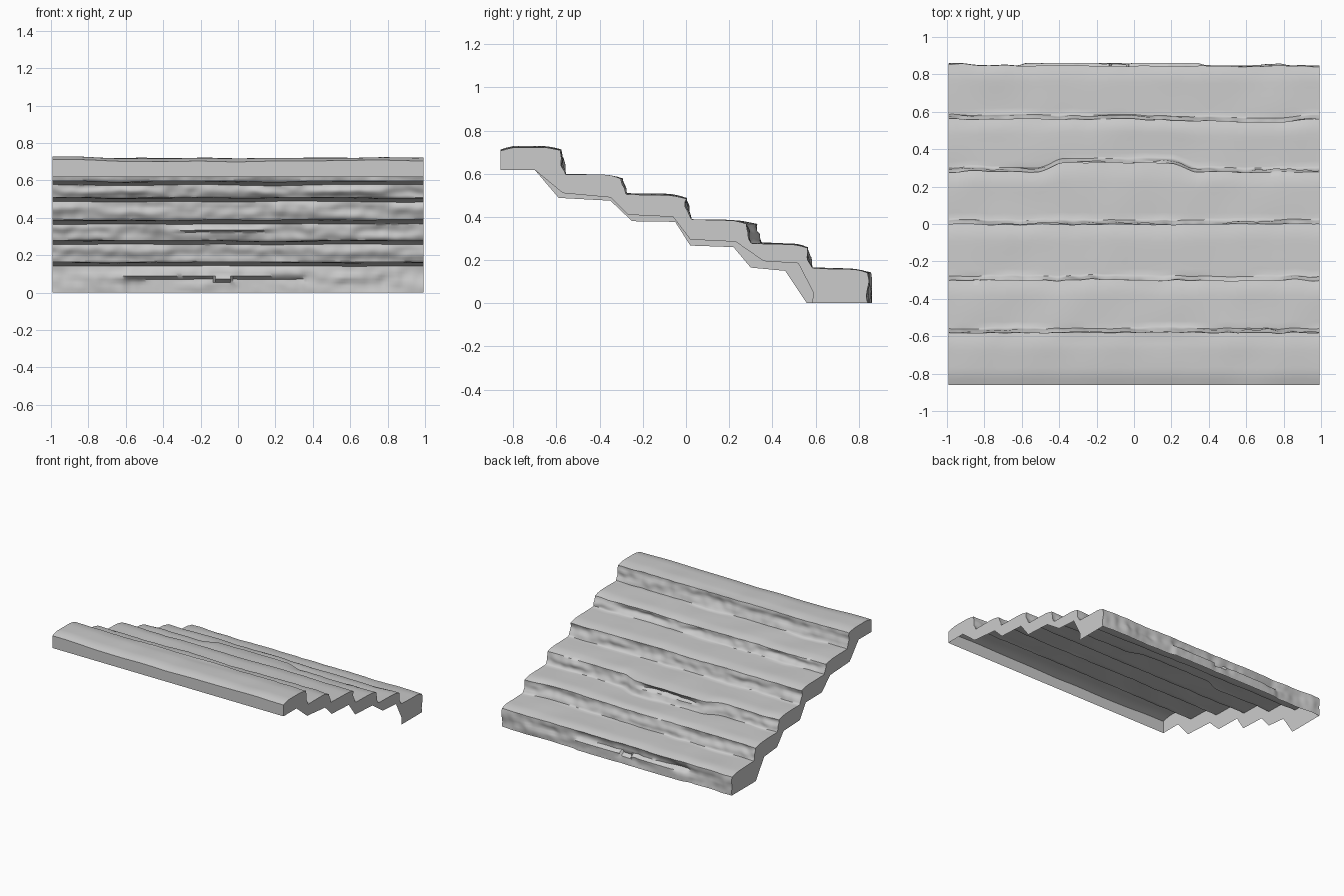
import bpy, bmesh, math
from mathutils import Vector, noise

if "Cube" in bpy.data.objects:
    bpy.data.objects.remove(bpy.data.objects["Cube"])

stone = bpy.data.materials.new("grey stone")
stone.use_nodes = True
stone.diffuse_color = (0.6, 0.6, 0.6, 1)
stone.node_tree.nodes["Principled BSDF"].inputs["Base Color"].default_value = (0.6, 0.6, 0.6, 1)

# Each step: y of its nosing, height of its tread
STEPS = [(-0.58, 0.725), (-0.30, 0.59), (0.0, 0.5), (0.28, 0.382), (0.56, 0.272), (0.845, 0.157)]
BACK, HALF, COLUMNS, TREAD, RISER = -0.86, 0.993, 150, 9, 9


def rough(x, y, z, scale):
    return noise.noise(Vector((x * scale, y * scale, z * scale)))


def plateau(x, a, b, soft=0.06):
    """1 between a and b, fading to 0 outside."""
    t = min((x - a) / soft, (b - x) / soft)
    t = max(0, min(1, t + 0.5))
    return t * t * (3 - 2 * t)


def nosing(i, x):
    """Wavering worn edge of a step."""
    y = STEPS[i][0] + 0.010 * rough(x, i * 7.3, 1, 3) + 0.007 * rough(x, i * 3.1, 5, 11)
    if i == 3:
        y += 0.05 * plateau(x, -0.45, 0.27, 0.14)
    if i == 4:
        y -= 0.012 * plateau(x, 0.2, 0.85, 0.2)
    if i == 5:
        y -= 0.008 * x
    return y


def column(x):
    """Walked surface from the high end down to the ground."""
    pts, start = [], BACK
    for i, (_, top) in enumerate(STEPS):
        low = STEPS[i + 1][1] + 0.008 if i < 5 else 0.0
        edge = nosing(i, x)
        top += 0.006 * rough(x, i * 5.7, 2, 2.5)
        # Tread, worn down at the nosing
        for k in range(TREAD):
            t = k / TREAD
            y = start + (edge - start) * t
            z = top + 0.006 * rough(x, y, i, 4) + (0.006 * (1 - t) if i else 0)
            if i == 0:
                z -= 0.02 * (1 - plateau(y, -0.84, -0.5, 0.1)) + 0.008 * (1 - abs(x))
            z -= 0.012 * max(0, t - 0.75) / 0.25
            pts.append(Vector((x, y, z)))
        # Broken riser, with chips and ledges
        for k in range(RISER):
            t = k / (RISER - 1)
            z = top - 0.014 + (low - top + 0.014) * t
            y = edge + 0.022 * t ** 2
            mid = math.sin(math.pi * t)
            y += mid * (0.020 * rough(x * 0.5, i * 4.4, z * 2.5, 7) + 0.010 * rough(x, i, z, 16))
            if i == 3:
                y -= 0.03 * mid * plateau(x, -0.3, 0.15, 0.15) * (t < 0.5)
            if i == 5:
                ledge = 0.075 + 0.012 * rough(x, 3, 3, 6)
                inside = plateau(x, -0.6, 0.35)
                y -= 0.02 * t ** 2
                y += 0.015 * inside if z < ledge else -0.022 * inside * mid
                y = min(y, 0.862)
            pts.append(Vector((x, y, z)))
        start = edge + 0.03
    return pts


# Underside outline of each end wall, from the ground up to the high end
UNDER_LEFT = [(0.585, 0), (0.59, 0.05), (0.52, 0.185), (0.36, 0.195), (0.23, 0.285), (0.02, 0.295),
              (-0.06, 0.4), (-0.27, 0.41), (-0.35, 0.49), (-0.57, 0.51), (-0.7, 0.617)]
UNDER_RIGHT = [(0.56, 0), (0.46, 0.15), (0.3, 0.165), (0.22, 0.26), (0.02, 0.267), (-0.05, 0.377),
               (-0.25, 0.38), (-0.35, 0.475), (-0.59, 0.488), (-0.7, 0.617)]


def mesh_object(name, bm):
    mesh = bpy.data.meshes.new(name)
    bm.to_mesh(mesh)
    bm.free()
    mesh.materials.append(stone)
    obj = bpy.data.objects.new(name, mesh)
    bpy.context.collection.objects.link(obj)
    return obj


xs = [-HALF + 2 * HALF * c / COLUMNS for c in range(COLUMNS + 1)]
columns = [column(x) for x in xs]

# Worn treads and risers
bm = bmesh.new()
grid = [[bm.verts.new(p) for p in col] for col in columns]
for a, b in zip(grid, grid[1:]):
    for k in range(len(a) - 1):
        bm.faces.new((a[k], b[k], b[k + 1], a[k + 1]))
steps = mesh_object("stair_steps", bm)
bpy.context.view_layer.objects.active = steps
steps.select_set(True)
bpy.ops.object.shade_smooth_by_angle(angle=math.radians(50))

# Straight wall closing the high end
bm = bmesh.new()
rows = [(bm.verts.new((x, BACK, 0.617)), bm.verts.new(col[0])) for x, col in zip(xs, columns)]
for (a, b), (c, d) in zip(rows, rows[1:]):
    bm.faces.new((a, c, d, b))
mesh_object("high_end_wall", bm)

# Flat end walls; the underside stays open
for name, col, under, side in (("left_end_wall", columns[-1], UNDER_LEFT, 1),
                               ("right_end_wall", columns[0], UNDER_RIGHT, -1)):
    bm = bmesh.new()
    outline = list(col) + [Vector((side * HALF, y, z)) for y, z in under + [(BACK, 0.617)]]
    face = bm.faces.new([bm.verts.new(p) for p in outline])
    face.normal_update()
    if face.normal.x * side < 0:
        face.normal_flip()
    bmesh.ops.triangulate(bm, faces=[face])
    mesh_object(name, bm)
